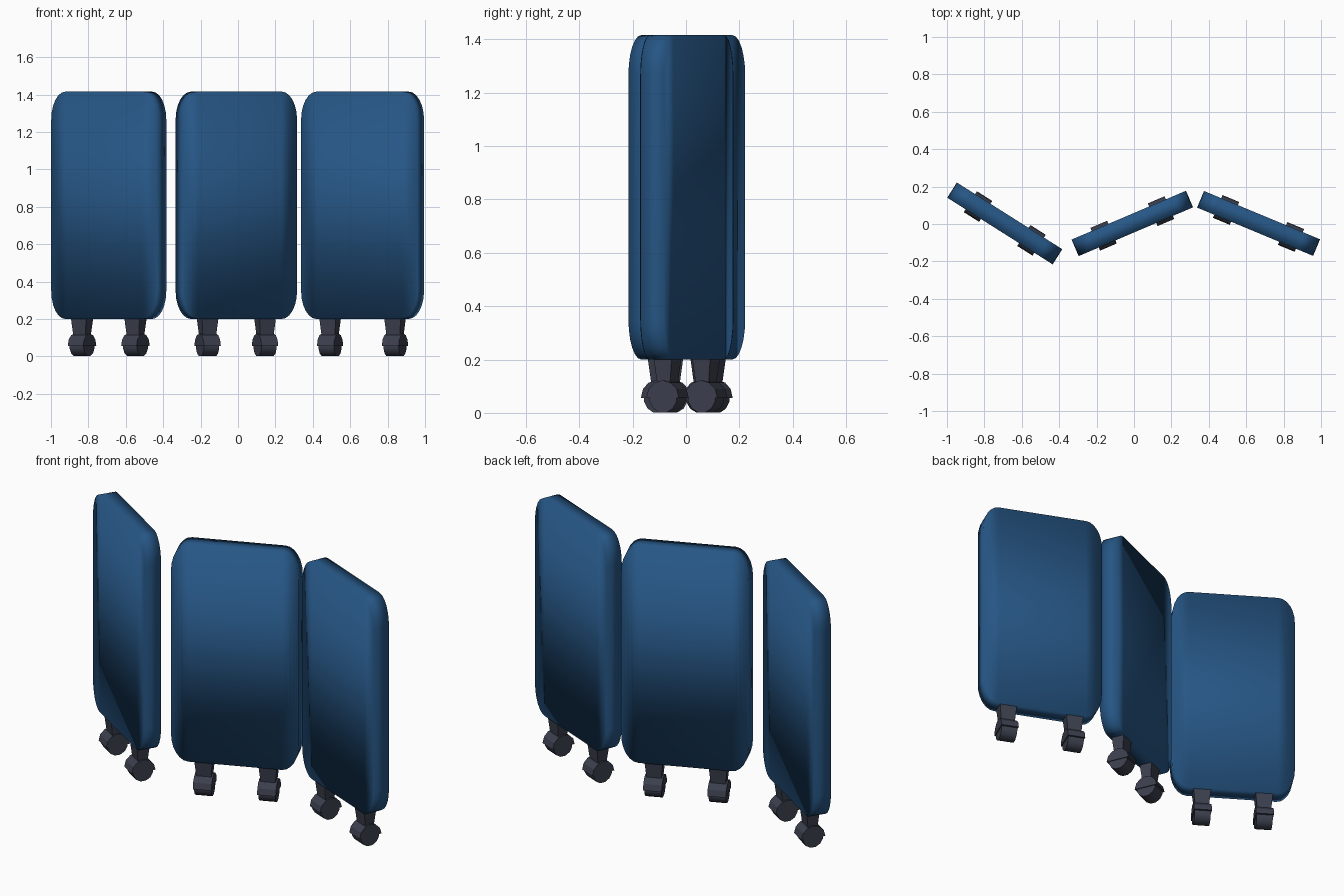
import bpy, bmesh, math
from mathutils import Matrix, Vector

if "Cube" in bpy.data.objects:
    bpy.data.objects.remove(bpy.data.objects["Cube"])


def material(name, rgb):
    m = bpy.data.materials.new(name)
    m.diffuse_color = (*rgb, 1)
    m.use_nodes = True
    m.node_tree.nodes["Principled BSDF"].inputs["Base Color"].default_value = m.diffuse_color
    return m


BLUE = material("blue fabric", (0.0194, 0.093, 0.235))
DARK = material("dark grey plastic", (0.044, 0.05, 0.075))
Z0, Z1, THICK = 0.2, 1.416, 0.096


def finish(bm, name, mat, matrix, smooth=None):
    bmesh.ops.recalc_face_normals(bm, faces=bm.faces)
    me = bpy.data.meshes.new(name)
    bm.to_mesh(me)
    bm.free()
    me.materials.append(mat)
    ob = bpy.data.objects.new(name, me)
    bpy.context.collection.objects.link(ob)
    ob.matrix_world = matrix
    if smooth is not None:
        bpy.ops.object.select_all(action='DESELECT')
        ob.select_set(True)
        bpy.context.view_layer.objects.active = ob
        if smooth == "all":
            bpy.ops.object.shade_smooth()
        else:
            bpy.ops.object.shade_smooth_by_angle(angle=math.radians(smooth))
    return ob


def panel(name, length, matrix):
    # rounded slab made of vertical strips between the corner arcs
    rx, rz, n = 0.09, 0.15, 6
    arc = [(rx * (1 - math.cos(a)), rz * (1 - math.sin(a)))
           for a in (math.pi / 2 * i / n for i in range(n + 1))]
    cols = [(-length / 2 + x, z) for x, z in arc]
    cols += [(-x, z) for x, z in reversed(cols)]
    bm = bmesh.new()
    rings = [[bm.verts.new((x, y, z)) for y, z in
              ((-THICK / 2, Z0 + d), (THICK / 2, Z0 + d),
               (THICK / 2, Z1 - d), (-THICK / 2, Z1 - d))] for x, d in cols]
    for a, b in zip(rings, rings[1:]):
        for i in range(4):
            j = (i + 1) % 4
            bm.faces.new((a[i], a[j], b[j], b[i]))
    bm.faces.new(rings[0])
    bm.faces.new(rings[-1])
    finish(bm, name, BLUE, matrix, "all")


def prism(profile, width):
    # y-z profile extruded along x
    bm = bmesh.new()
    f = bm.faces.new([bm.verts.new((-width / 2, y, z)) for y, z in profile])
    r = bmesh.ops.extrude_face_region(bm, geom=[f])
    vs = [v for v in r["geom"] if isinstance(v, bmesh.types.BMVert)]
    bmesh.ops.translate(bm, verts=vs, vec=(width, 0, 0))
    return bm


def caster(prefix, matrix):
    # wheel
    r = 0.056
    bm = prism([(r * math.cos(math.tau * (i + .5) / 12),
                 r + r * math.sin(math.tau * (i + .5) / 12)) for i in range(12)], 0.088)
    finish(bm, prefix + "_wheel", DARK, matrix, 35)
    # hood over the upper half of the wheel
    h = 0.066
    bm = prism([(h * math.cos(math.pi * i / 6), r + h * math.sin(math.pi * i / 6))
                for i in range(7)], 0.097)
    finish(bm, prefix + "_hood", DARK, matrix)
    # tapered leg
    bm = bmesh.new()
    bmesh.ops.create_cube(bm, size=1)
    for v in bm.verts:
        top = v.co.z > 0
        w, d = (0.097, 0.075) if top else (0.075, 0.05)
        v.co = Vector((v.co.x * w, v.co.y * d, 0.215 if top else 0.1))
    finish(bm, prefix + "_leg", DARK, matrix)


# name, centre x, angle in degrees, length, caster offset
for name, cx, ang, length, off in (("left", -0.691, -32.3, 0.667, 0.169),
                                   ("middle", -0.009, 23.1, 0.665, 0.167),
                                   ("right", 0.666, -22.6, 0.672, 0.188)):
    m = Matrix.Translation((cx, 0.003, 0)) @ Matrix.Rotation(math.radians(ang), 4, 'Z')
    panel(name + "_panel", length, m)
    for side, s in (("left", -1), ("right", 1)):
        caster(f"{name}_panel_{side}_caster", m @ Matrix.Translation((s * off, 0, 0)))
